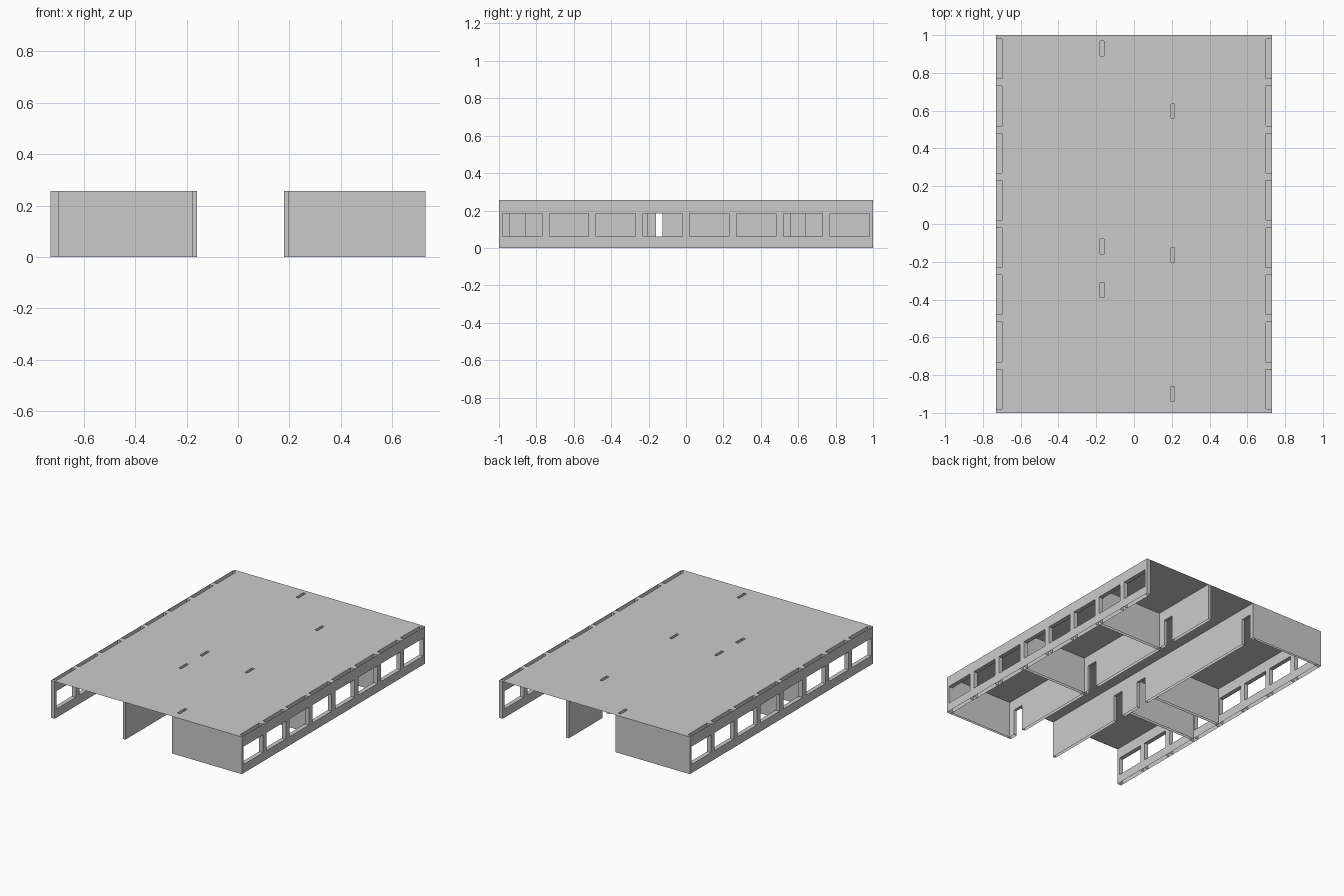
import bpy
import bmesh

if "Cube" in bpy.data.objects:
    bpy.data.objects.remove(bpy.data.objects["Cube"])

H = 0.257        # ceiling height
SILL, HEAD = 0.06, 0.183


def box(bm, x, y, z, skip=""):
    """Thin-sheet box; skip lists the open sides (x X y Y z Z = min/max)."""
    v = {(i, j, k): bm.verts.new((x[i], y[j], z[k]))
         for i in (0, 1) for j in (0, 1) for k in (0, 1)}
    sides = {
        "x": ((0, 0, 0), (0, 0, 1), (0, 1, 1), (0, 1, 0)),
        "X": ((1, 0, 0), (1, 1, 0), (1, 1, 1), (1, 0, 1)),
        "y": ((0, 0, 0), (1, 0, 0), (1, 0, 1), (0, 0, 1)),
        "Y": ((0, 1, 0), (0, 1, 1), (1, 1, 1), (1, 1, 0)),
        "z": ((0, 0, 0), (0, 1, 0), (1, 1, 0), (1, 0, 0)),
        "Z": ((0, 0, 1), (1, 0, 1), (1, 1, 1), (0, 1, 1)),
    }
    for name, corners in sides.items():
        if name not in skip:
            bm.faces.new([v[c] for c in corners])


def finish(bm, name):
    loose = [v for v in bm.verts if not v.link_faces]
    bmesh.ops.delete(bm, geom=loose, context='VERTS')
    mesh = bpy.data.meshes.new(name)
    bm.to_mesh(mesh)
    bm.free()
    obj = bpy.data.objects.new(name, mesh)
    bpy.context.collection.objects.link(obj)
    return obj


def pierced_wall(name, x, openings, sill=None):
    """Hollow wall along y: full-height piers, open-topped heads, sills."""
    bm = bmesh.new()
    start = -1.0
    for a, b in sorted(openings):
        box(bm, x, (start, a), (0, H), "z")
        box(bm, x, (a, b), (HEAD, H), "yYZ")
        if sill:
            box(bm, x, (a, b), (0, sill), "yYz")
        start = b
    box(bm, x, (start, 1.0), (0, H), "z")
    return finish(bm, name)


# Outer window walls, eight windows each
windows = [(-0.98 + 0.25 * i, -0.77 + 0.25 * i) for i in range(8)]
pierced_wall("left_window_wall", (-0.73, -0.70), windows, SILL)
pierced_wall("right_window_wall", (0.70, 0.73), windows, SILL)

# Corridor walls with doorways
pierced_wall("left_corridor_wall", (-0.18, -0.16),
             [(-0.39, -0.31), (-0.16, -0.08), (0.89, 0.97)])
pierced_wall("right_corridor_wall", (0.195, 0.215),
             [(-0.94, -0.86), (-0.205, -0.125), (0.56, 0.635)])

# Room partitions, open at the bottom
partitions = [
    ("left_back_partition", (-0.70, -0.18), (0.985, 1.0)),
    ("left_middle_partition", (-0.70, -0.18), (-0.01, 0.01)),
    ("left_front_partition", (-0.70, -0.18), (-0.26, -0.24)),
    ("right_back_partition", (0.18, 0.70), (0.49, 0.51)),
    ("right_middle_partition", (0.18, 0.70), (-0.26, -0.24)),
    ("right_front_partition", (0.215, 0.70), (-1.0, -0.985)),
]
for name, x, y in partitions:
    bm = bmesh.new()
    box(bm, x, y, (0, H), "zZ")
    finish(bm, name)

# Thin roof sheet over the rooms and the corridor
bm = bmesh.new()
for x in ((-0.70, -0.18), (-0.16, 0.195), (0.215, 0.70)):
    box(bm, x, (-1, 1), (0, H), "xXyYz")
finish(bm, "roof")
